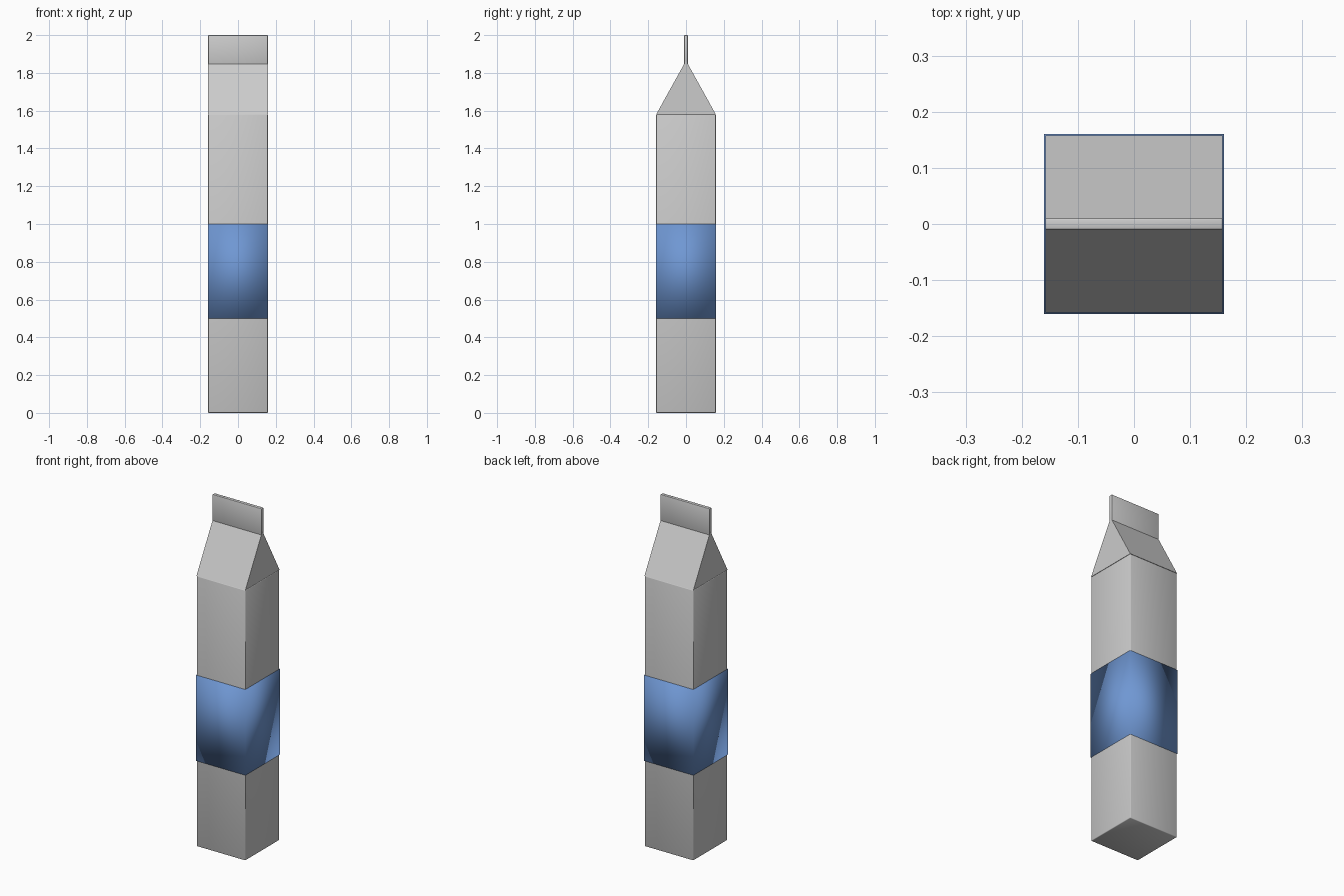
import bpy
import bmesh
import math

cube = bpy.data.objects.get("Cube")
if cube:
    bpy.data.objects.remove(cube, do_unlink=True)

HALF = 0.158      # half width of the carton
EAVE = 1.58       # where the roof starts
RIDGE = 1.865     # where the roof slopes meet
TOP = 2.0


def finish(name, bm):
    bmesh.ops.recalc_face_normals(bm, faces=bm.faces)
    mesh = bpy.data.meshes.new(name)
    bm.to_mesh(mesh)
    bm.free()
    obj = bpy.data.objects.new(name, mesh)
    bpy.context.collection.objects.link(obj)
    return obj


def box(name, half_x, half_y, z0, z1, bevel=0):
    bm = bmesh.new()
    bmesh.ops.create_cube(bm, size=2)
    for v in bm.verts:
        v.co = (v.co.x * half_x, v.co.y * half_y, z1 if v.co.z > 0 else z0)
    if bevel:
        bmesh.ops.bevel(bm, geom=bm.edges[:], offset=bevel, segments=2,
                        profile=0.5, affect='EDGES')
    return finish(name, bm)


def smooth(obj, angle):
    bpy.ops.object.select_all(action='DESELECT')
    obj.select_set(True)
    bpy.context.view_layer.objects.active = obj
    bpy.ops.object.shade_smooth_by_angle(angle=math.radians(angle))


# Carton body with softened edges
body = box("carton_body", HALF, HALF, 0, EAVE, bevel=0.004)
smooth(body, 50)

# Gable roof: triangular profile extruded along x
bm = bmesh.new()
profile = [(-HALF, EAVE), (HALF, EAVE), (0, RIDGE)]
end = bm.faces.new([bm.verts.new((-HALF, y, z)) for y, z in profile])
side = bmesh.ops.extrude_face_region(bm, geom=[end], use_keep_orig=True)
for item in side["geom"]:
    if isinstance(item, bmesh.types.BMVert):
        item.co.x = HALF
finish("gable_roof", bm)

# Sealed fin along the ridge
fin = box("top_fin", HALF, 0.01, RIDGE - 0.03, TOP, bevel=0.003)
smooth(fin, 50)

# Blue label band, smooth shaded right round its corners
label = box("label_band", HALF + 0.002, HALF + 0.002, 0.5, 1.0)
for poly in label.data.polygons:
    poly.use_smooth = True
blue = bpy.data.materials.new("label_blue")
blue.use_nodes = True
color = (0.16, 0.31, 0.65, 1)
blue.diffuse_color = color
blue.node_tree.nodes["Principled BSDF"].inputs["Base Color"].default_value = color
label.data.materials.append(blue)
